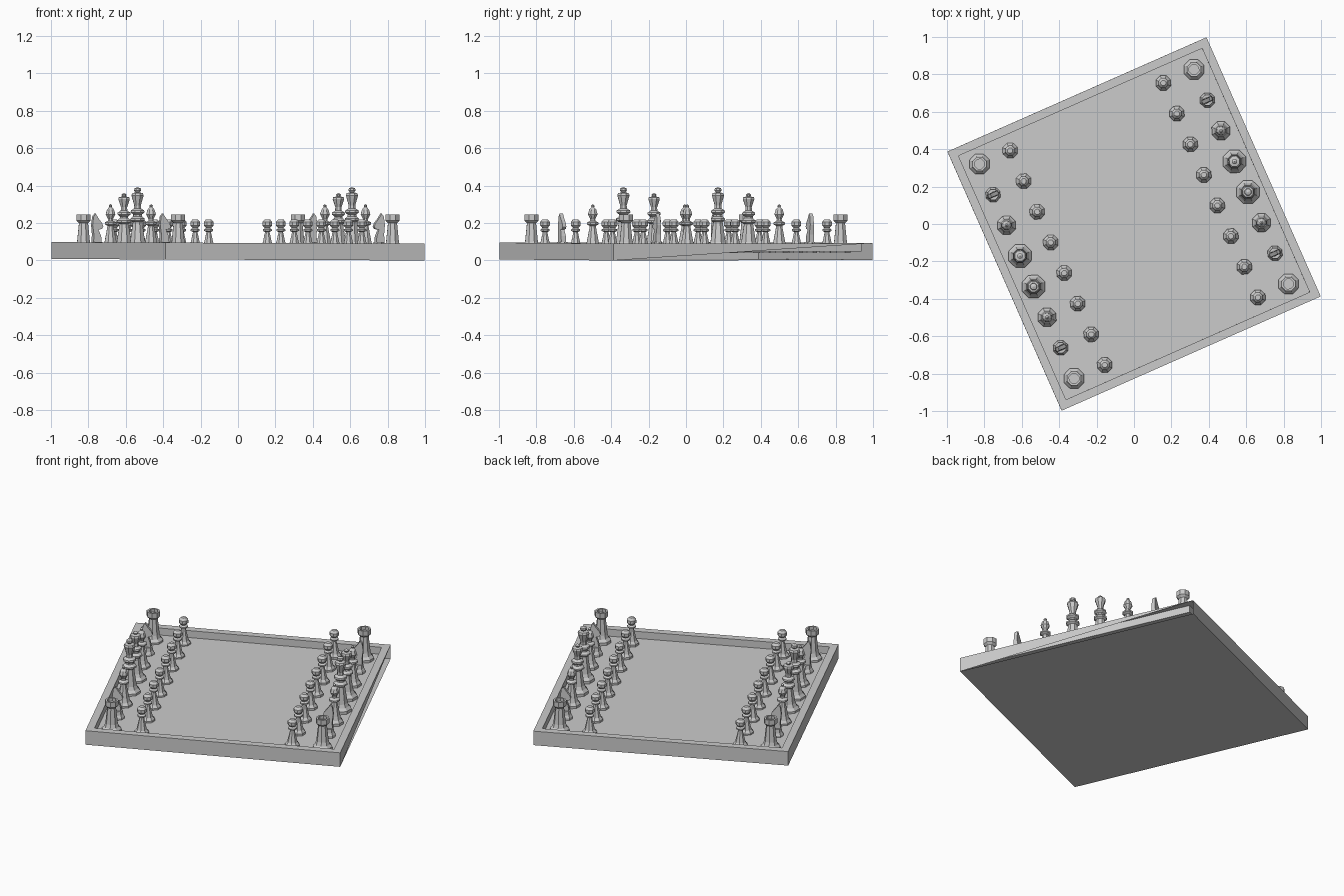
import bpy, bmesh, math
from mathutils import Matrix, Vector

if "Cube" in bpy.data.objects:
    bpy.data.objects.remove(bpy.data.objects["Cube"], do_unlink=True)

TURN = Matrix.Rotation(math.radians(23.8), 4, 'Z')
SQUARE = 0.179
FLOOR = 0.045

grey = bpy.data.materials.new("plain grey")
grey.use_nodes = True
grey.diffuse_color = (0.6, 0.6, 0.6, 1)
grey.node_tree.nodes["Principled BSDF"].inputs["Base Color"].default_value = (0.6, 0.6, 0.6, 1)


def finish(bm, name):
    mesh = bpy.data.meshes.new(name)
    bm.to_mesh(mesh)
    bm.free()
    mesh.materials.append(grey)
    return mesh


def place(mesh, name, matrix):
    obj = bpy.data.objects.new(name, mesh)
    bpy.context.collection.objects.link(obj)
    obj.matrix_world = matrix
    return obj


def lathe(bm, profile):
    """Eight-sided turned solid from (radius, height) pairs."""
    verts = [bm.verts.new((r, 0, z)) for r, z in profile]
    edges = [bm.edges.new(pair) for pair in zip(verts, verts[1:])]
    bmesh.ops.spin(bm, geom=verts + edges, cent=(0, 0, 0), axis=(0, 0, 1),
                   angle=math.tau, steps=8, use_merge=False)
    bmesh.ops.remove_doubles(bm, verts=bm.verts[:], dist=0.0003)
    bmesh.ops.recalc_face_normals(bm, faces=bm.faces[:])


def turned(name, profile):
    bm = bmesh.new()
    lathe(bm, [(0, FLOOR - 0.004)] + profile)
    return finish(bm, name)


# Board: a shallow tray whose one outer wall is a single triangle
bm = bmesh.new()
corners = [(-1, -1), (1, -1), (1, 1), (-1, 1)]
rings = [[bm.verts.new((x * h, y * h, z)) for x, y in corners]
         for h, z in ((0.757, 0), (0.757, 0.09), (0.712, 0.09), (0.712, FLOOR))]
for level, (low, high) in enumerate(zip(rings, rings[1:])):
    for i in range(4):
        j = (i + 1) % 4
        if level == 0 and i == 1:
            bm.faces.new((low[i], high[j], high[i]))
        else:
            bm.faces.new((low[i], low[j], high[j], high[i]))
bm.faces.new(rings[-1])
bm.faces.new(rings[0][::-1])
lean = Matrix.Translation((0, 0, 0.004)) @ Matrix.Rotation(0.004, 4, 'Y')
place(finish(bm, "board"), "board", lean @ TURN)

# Turned pieces
pawn = turned("pawn", [
    (.043, .041), (.043, .06), (.031, .075), (.025, .1), (.013, .152), (.026, .158),
    (.026, .166), (.014, .173), (.028, .187), (.028, .206), (.015, .22), (0, .22)])
rook = turned("rook", [
    (.058, .041), (.058, .063), (.044, .078), (.037, .1), (.026, .2), (.04, .213),
    (.04, .245), (.028, .245), (.028, .225), (0, .225)])
bishop = turned("bishop", [
    (.053, .041), (.053, .062), (.041, .077), (.034, .1), (.017, .185), (.033, .193),
    (.033, .203), (.015, .212), (.014, .222), (.028, .247), (.02, .272), (.008, .285),
    (.01, .293), (0, .302)])
queen = turned("queen", [
    (.066, .041), (.066, .064), (.052, .08), (.042, .1), (.026, .195), (.04, .204),
    (.04, .214), (.024, .226), (.024, .236), (.038, .246), (.036, .256), (.019, .266),
    (.018, .285), (.033, .328), (.03, .338), (.011, .342), (.015, .352), (0, .362)])
king = turned("king", [
    (.066, .041), (.066, .064), (.052, .08), (.043, .1), (.027, .205), (.041, .214),
    (.041, .224), (.025, .236), (.025, .246), (.04, .257), (.038, .268), (.02, .278),
    (.019, .295), (.035, .348), (.03, .36), (.011, .364), (.02, .374), (.018, .386),
    (0, .392)])

# Knight: a turned foot with a horse head cut from a side outline, nose along +x
bm = bmesh.new()
lathe(bm, [(0, .041), (.042, .041), (.042, .062), (.034, .076), (.03, .1), (0, .1)])
outline = [(-.026, .095), (.022, .095), (.018, .13), (.004, .165), (.024, .168),
           (.032, .18), (.026, .198), (.004, .226), (-.012, .25), (-.024, .235),
           (-.03, .19), (-.024, .14)]
head = bm.faces.new([bm.verts.new((x, 0.014, z)) for x, z in outline])
grown = bmesh.ops.extrude_face_region(bm, geom=[head])["geom"]
bmesh.ops.translate(bm, vec=Vector((0, -0.028, 0)),
                    verts=[v for v in grown if isinstance(v, bmesh.types.BMVert)])
# Narrow the mane and the nose
for v in bm.verts:
    if v.co.z > 0.16:
        v.co.y *= 0.75
bmesh.ops.recalc_face_normals(bm, faces=bm.faces[:])
knight = finish(bm, "knight")

# Both armies, mirrored across the board
back_row = [rook, knight, bishop, king, queen, bishop, knight, rook]
for side, label in ((1, "right_army"), (-1, "left_army")):
    facing = Matrix.Rotation(math.pi if side > 0 else 0, 4, 'Z')
    for i, piece in enumerate(back_row):
        along = (i - 3.5) * SQUARE
        for mesh, step in ((piece, 3.5), (pawn, 2.5)):
            spot = Matrix.Translation((side * step * SQUARE, along, 0))
            place(mesh, f"{label}_{mesh.name}_{i + 1}", TURN @ spot @ facing)
